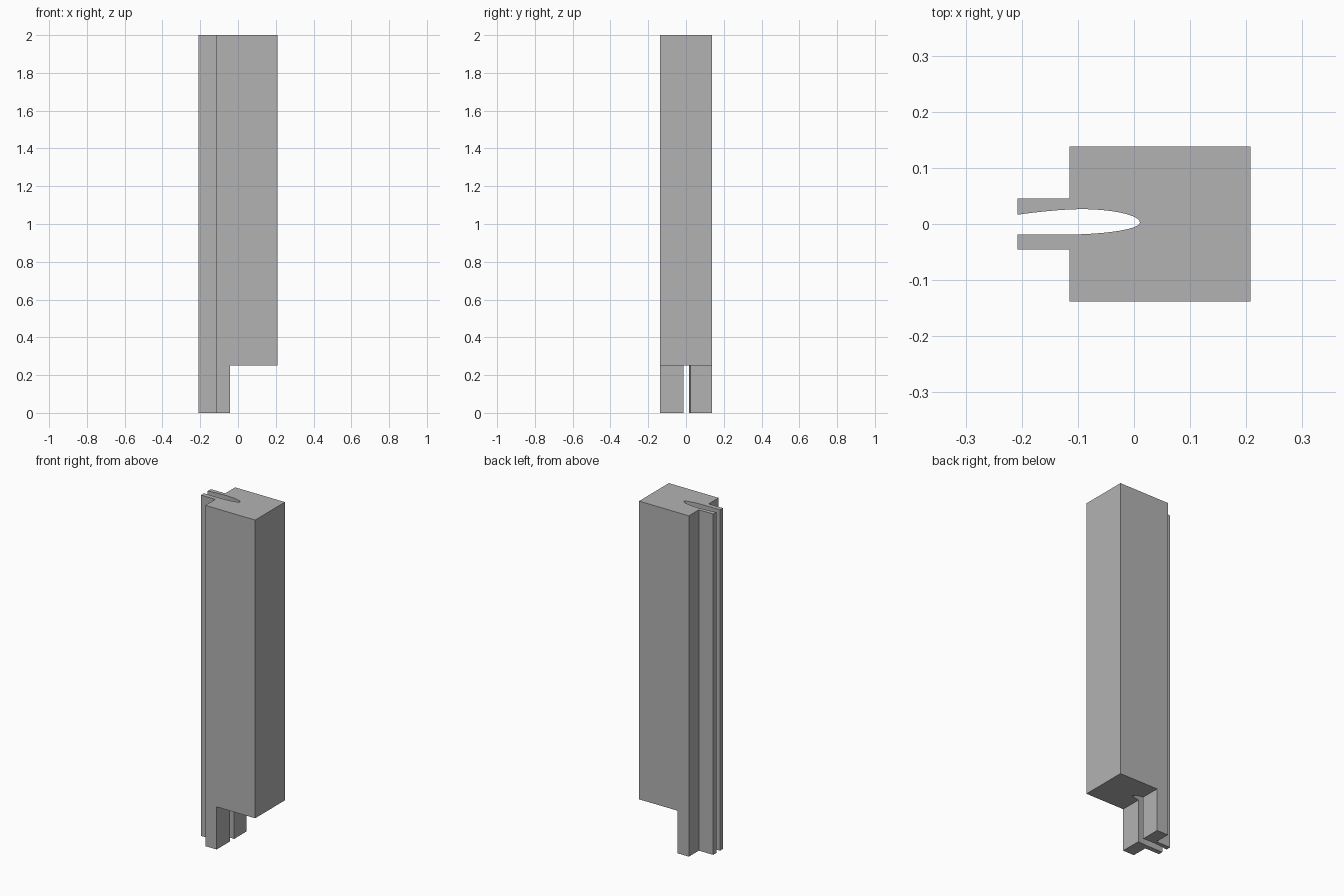
import bpy
import bmesh
import math

if "Cube" in bpy.data.objects:
    bpy.data.objects.remove(bpy.data.objects["Cube"], do_unlink=True)

HEIGHT, STEP = 2.0, 0.25
HALF_X, HALF_Y = 0.208, 0.138
SHOULDER, TAB, LEG_X = -0.115, 0.0455, -0.042
TIP_X, TIP_Y, SLOT_STEPS = 0.0105, 0.0025, 14

grey = bpy.data.materials.new("plain_grey")
grey.use_nodes = True
grey.diffuse_color = (0.45, 0.45, 0.45, 1)
grey.node_tree.nodes["Principled BSDF"].inputs["Base Color"].default_value = (0.45, 0.45, 0.45, 1)


def prism(name, outline, z0, z1):
    """Extrude a flat outline straight up."""
    bm = bmesh.new()
    face = bm.faces.new([bm.verts.new((x, y, z0)) for x, y in outline])
    top = bmesh.ops.extrude_face_region(bm, geom=[face])["geom"]
    bmesh.ops.translate(bm, vec=(0, 0, z1 - z0),
                        verts=[v for v in top if isinstance(v, bmesh.types.BMVert)])
    bmesh.ops.recalc_face_normals(bm, faces=bm.faces)
    mesh = bpy.data.meshes.new(name)
    bm.to_mesh(mesh)
    bm.free()
    obj = bpy.data.objects.new(name, mesh)
    bpy.context.collection.objects.link(obj)
    return obj


def slot_side(widest_x, widest_y, mouth_y):
    """Quarter ellipse from the slot tip, then a gentle taper to the mouth."""
    pts = []
    for i in range(1, SLOT_STEPS + 1):
        a = math.pi / 2 * i / SLOT_STEPS
        pts.append((widest_x + (TIP_X - widest_x) * math.cos(a),
                    TIP_Y + (widest_y - TIP_Y) * math.sin(a)))
    for i in range(1, 7):
        t = i / 6
        pts.append((widest_x + (-HALF_X - widest_x) * t,
                    widest_y + (mouth_y - widest_y) * t ** 1.6))
    return pts


# Body outline with two tongues either side of the rounded slot
upper = slot_side(-0.095, 0.0265, 0.0165)
lower = slot_side(-0.125, -0.0188, -0.0185)
outline = [(-HALF_X, -TAB), (SHOULDER, -TAB), (SHOULDER, -HALF_Y), (HALF_X, -HALF_Y),
           (HALF_X, HALF_Y), (SHOULDER, HALF_Y), (SHOULDER, TAB), (-HALF_X, TAB)]
outline += upper[::-1] + [(TIP_X, TIP_Y)] + lower
post = prism("slotted_post", outline, 0, HEIGHT)
post.data.materials.append(grey)

# Step cut out of the foot
cutter = prism("foot_cutter", [(LEG_X, -1), (1, -1), (1, 1), (LEG_X, 1)], -1, STEP)
cutter.hide_render = True
cut = post.modifiers.new("foot_step", "BOOLEAN")
cut.operation = "DIFFERENCE"
cut.solver = "EXACT"
cut.object = cutter

bpy.ops.object.select_all(action="DESELECT")
post.select_set(True)
bpy.context.view_layer.objects.active = post
bpy.ops.object.modifier_apply(modifier=cut.name)
bpy.data.objects.remove(cutter, do_unlink=True)
bpy.ops.object.shade_smooth_by_angle(angle=math.radians(30))
